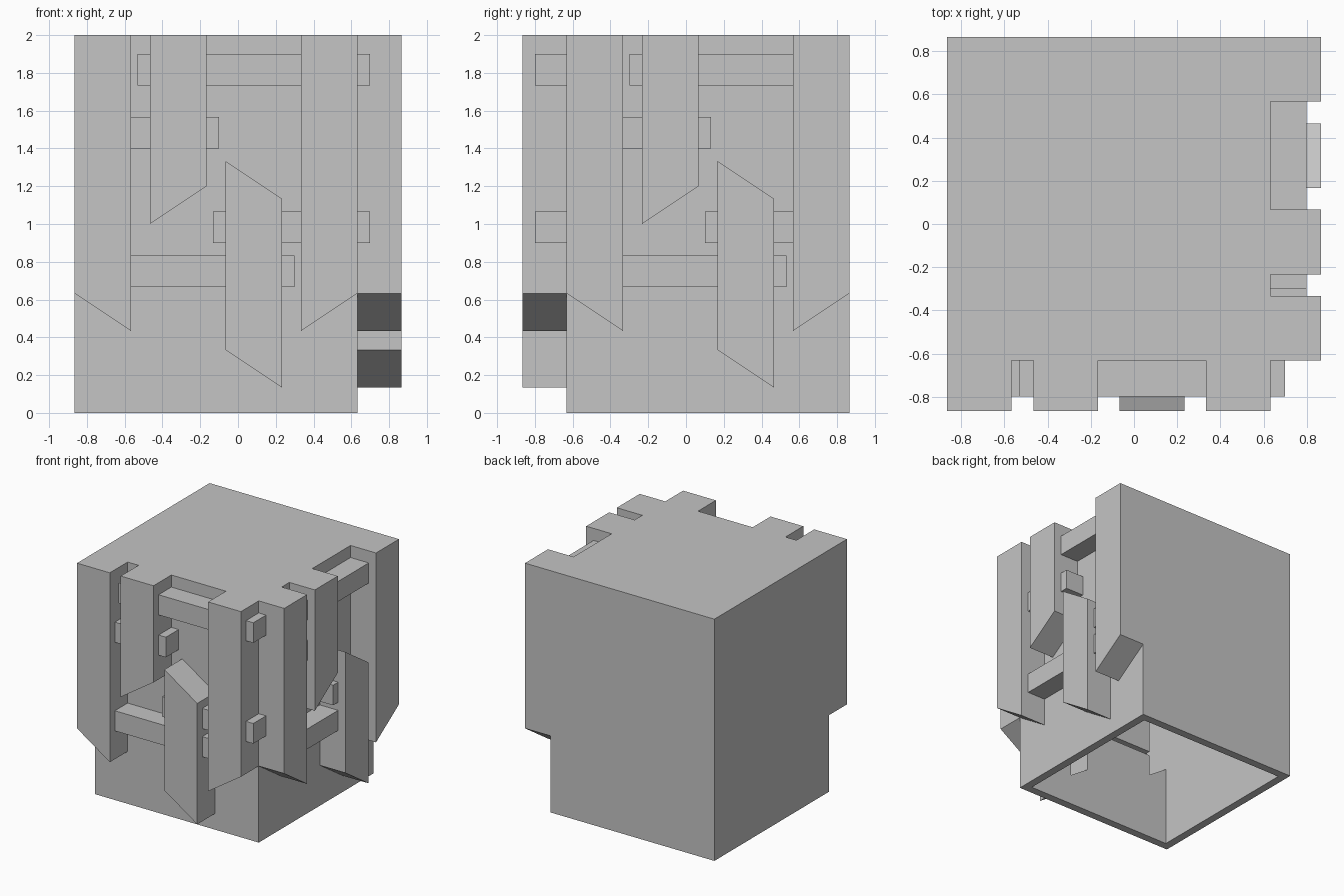
import bpy
import bmesh
from math import pi, sqrt
from mathutils import Matrix, Vector

cube = bpy.data.objects.get("Cube")
if cube:
    bpy.data.objects.remove(cube, do_unlink=True)

UNIT = 1 / 30
WALL = 2 * UNIT          # shell thickness
HALF = 0.75              # half width of the body
HEIGHT = 2.0
CENTRE = Matrix.Translation((-3.5 * UNIT, 3.5 * UNIT, 0))
TURN = {"front": CENTRE, "right": CENTRE @ Matrix.Rotation(pi / 2, 4, "Z")}

grey = bpy.data.materials.new("plain_grey")
grey.use_nodes = True
grey.diffuse_color = (0.555, 0.555, 0.555, 1)
grey.node_tree.nodes["Principled BSDF"].inputs["Base Color"].default_value = grey.diffuse_color


def prism(bm, outline, y0, y1, matrix):
    """Extrude an (x, z) outline from y0 to y1."""
    verts = [bm.verts.new(matrix @ Vector((x, y0, z))) for x, z in outline]
    face = bm.faces.new(verts)
    new = bmesh.ops.extrude_face_region(bm, geom=[face])["geom"]
    moved = [v for v in new if isinstance(v, bmesh.types.BMVert)]
    bmesh.ops.translate(bm, verts=moved, vec=matrix.to_3x3() @ Vector((0, y1 - y0, 0)))


def finish(bm, name):
    bmesh.ops.recalc_face_normals(bm, faces=bm.faces)
    mesh = bpy.data.meshes.new(name)
    bm.to_mesh(mesh)
    bm.free()
    mesh.materials.append(grey)
    obj = bpy.data.objects.new(name, mesh)
    bpy.context.collection.objects.link(obj)
    return obj


def rect(x0, x1, z0, z1):
    return [(x0, z0), (x1, z0), (x1, z1), (x0, z1)]


def plank_outline(x, low, low_rise, high, high_rise, inset=0):
    """Board outline with sloping ends, optionally shrunk by a wall."""
    def offset(rise):
        slope = rise / 0.3
        return inset * slope, inset * sqrt(1 + slope * slope)
    (la, lb), (ha, hb) = offset(low_rise), offset(high_rise)
    return [(x + inset, low + la + lb), (x + 0.3 - inset, low + low_rise - la + lb),
            (x + 0.3 - inset, high + high_rise - ha - hb), (x + inset, high + ha - hb)]


# Planks: left edge, bottom at left, bottom rise, top at left, top rise
PLANKS = [(-0.75, 19 * UNIT, -0.2, HEIGHT, 0), (-0.35, 1, 0.2, HEIGHT, 0),
          (0.05, 1 / 3, -0.2, 4 / 3, -0.2), (0.45, 13 * UNIT, 0.2, HEIGHT, 0)]
# Beams: start, end, bottom
POKE = HALF + WALL
BEAMS = [(-0.35 - WALL, POKE, 52 * UNIT), (-HALF, -0.05 + WALL, 42 * UNIT),
         (0.05 - WALL, POKE, 27 * UNIT), (-HALF, 0.35 + WALL, 20 * UNIT)]
PLANK_FACE = -HALF - 7 * UNIT
BEAM_FACE = -HALF - 5 * UNIT
INSIDE = -HALF + 0.2

parts = []
hollow = bmesh.new()

# Body, hollow and open underneath
bm = bmesh.new()
prism(bm, rect(-HALF, HALF, 0, HEIGHT), -HALF, HALF, CENTRE)
parts.append(finish(bm, "body"))
inner = HALF - WALL
prism(hollow, rect(-inner, inner, -0.1, HEIGHT - WALL), -inner, inner, CENTRE)

# Planks and beams on the two decorated sides
for side, matrix in TURN.items():
    for i, plank in enumerate(PLANKS):
        bm = bmesh.new()
        prism(bm, plank_outline(*plank), PLANK_FACE, -HALF, matrix)
        parts.append(finish(bm, f"{side}_plank_{i + 1}"))
        prism(hollow, plank_outline(*plank, WALL), PLANK_FACE + WALL, INSIDE, matrix)
    for i, (start, end, low) in enumerate(BEAMS):
        if side == "right":
            end = min(end, HALF)
        high = low + 5 * UNIT
        bm = bmesh.new()
        prism(bm, rect(start, end, low, high), BEAM_FACE, -HALF, matrix)
        parts.append(finish(bm, f"{side}_beam_{i + 1}"))
        prism(hollow, rect(start + WALL, end - WALL, low + WALL, high - WALL),
              BEAM_FACE + WALL, INSIDE, matrix)

# One shared cutter hollows out every part
cutter = finish(hollow, "hollow_cutter")
cutter.hide_render = True
cutter.hide_viewport = True
cutter.display_type = "WIRE"
for part in parts:
    cut = part.modifiers.new("hollow", "BOOLEAN")
    cut.operation = "DIFFERENCE"
    cut.solver = "EXACT"
    cut.use_self = True
    cut.object = cutter
